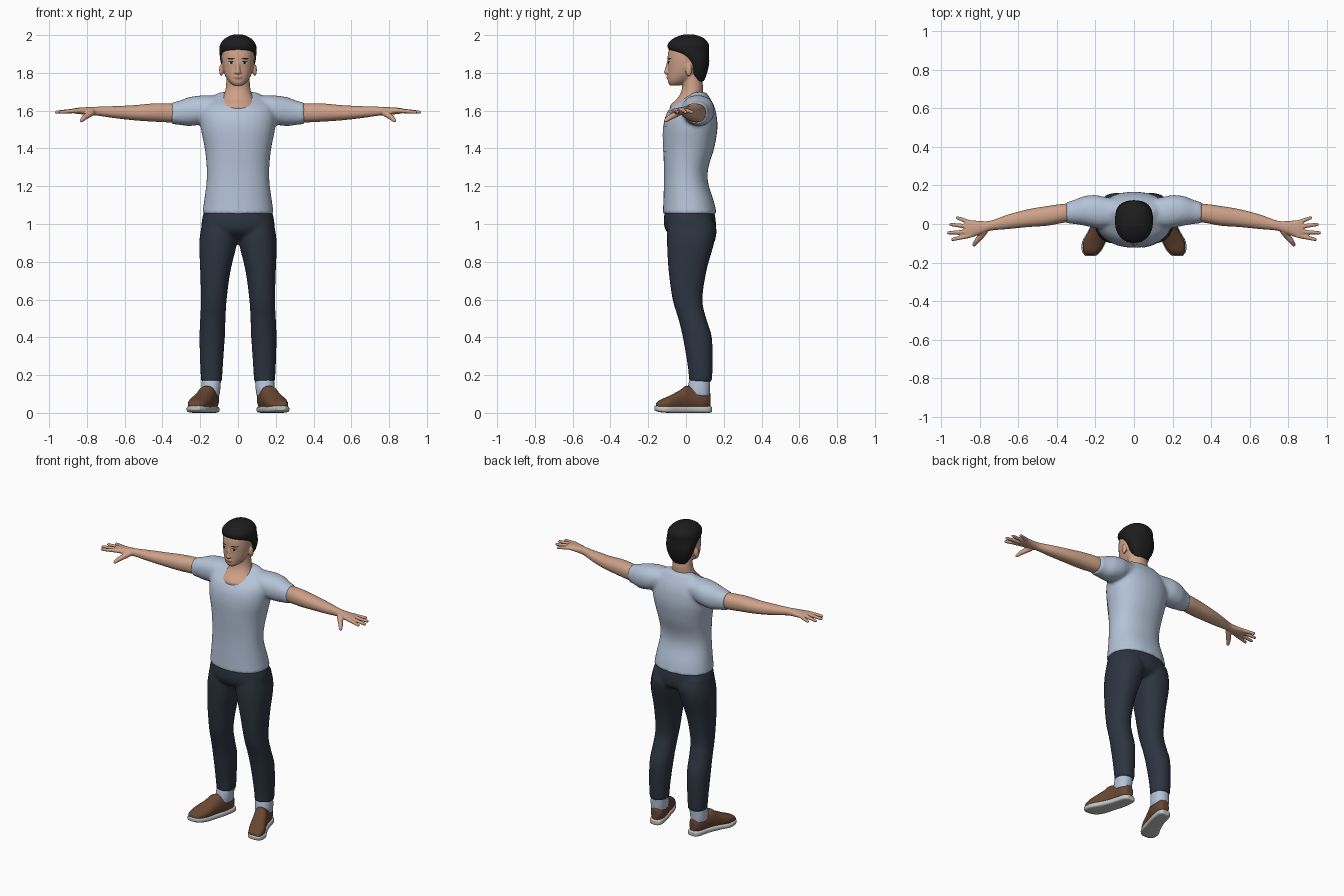
import bpy, bmesh
from math import cos, sin, tau, pi
from mathutils import Vector, Matrix

old = bpy.data.objects.get("Cube")
if old:
    bpy.data.objects.remove(old, do_unlink=True)


def material(name, *rgb):
    m = bpy.data.materials.new(name)
    m.use_nodes = True
    m.diffuse_color = (*rgb, 1)
    bsdf = m.node_tree.nodes["Principled BSDF"]
    bsdf.inputs["Base Color"].default_value = (*rgb, 1)
    bsdf.inputs["Roughness"].default_value = 0.8
    return m


skin = material("skin", .62, .36, .25)
lips = material("lips", .45, .2, .15)
cloth = material("pale_blue_cloth", .46, .55, .69)
denim = material("dark_denim", .026, .035, .052)
hair_black = material("black_hair", .012, .012, .012)
leather = material("brown_leather", .14, .062, .032)
rubber = material("pale_rubber", .55, .55, .54)
eye_white = material("eye_white", .6, .55, .5)


def smooth_stations(st, steps=4):
    """Catmull-Rom resampling of a station list."""
    v = [Vector(s) for s in st]
    v = [v[0]] + v + [v[-1]]
    out = []
    for a, b, c, d in zip(v, v[1:], v[2:], v[3:]):
        for k in range(steps):
            t = k / steps
            out.append(b + (c - a) * t * .5 + (a * 2 - b * 5 + c * 4 - d) * t * t * .5
                       + (b * 3 - a - c * 3 + d) * t ** 3 * .5)
    return out + [v[-1]]


def loft(bm, axis, stations, side=1, power=2.2, n=32):
    """Closed tube; each station is (position, centre a, centre b, radius a, radius b)."""
    rings = []
    for s, ca, cb, ra, rb in smooth_stations(stations):
        ring = []
        for i in range(n):
            c, q = cos(tau * i / n), sin(tau * i / n)
            a = ca + ra * abs(c) ** (2 / power) * (1 if c > 0 else -1)
            b = cb + rb * abs(q) ** (2 / power) * (1 if q > 0 else -1)
            p = {"x": (s, a, b), "y": (a, s, b), "z": (a, b, s)}[axis]
            ring.append(bm.verts.new((p[0] * side, p[1], p[2])))
        rings.append(ring)
    for r, q in zip(rings, rings[1:]):
        for i in range(n):
            bm.faces.new((r[i], r[(i + 1) % n], q[(i + 1) % n], q[i]))
    bm.faces.new(rings[0])
    bm.faces.new(rings[-1])


def ball(bm, centre, radii, side=1):
    m = Matrix.Translation((centre[0] * side, centre[1], centre[2])) @ Matrix.Diagonal((*radii, 1))
    bmesh.ops.create_icosphere(bm, subdivisions=3, radius=1, matrix=m)


def digit(bm, p, q, r0, r1, side=1):
    """Tapered finger with rounded ends."""
    p, q = (Vector((v[0] * side, v[1], v[2])) for v in (p, q))
    d = q - p
    m = Matrix.Translation((p + q) / 2) @ d.to_track_quat("Z", "Y").to_matrix().to_4x4()
    bmesh.ops.create_cone(bm, cap_ends=True, segments=16, radius1=r0, radius2=r1,
                          depth=d.length, matrix=m)
    for v, r in ((p, r0), (q, r1)):
        bmesh.ops.create_icosphere(bm, subdivisions=2, radius=r, matrix=Matrix.Translation(v))


def finish(name, bm, mat, voxel=0, relax=3):
    """Turn a bmesh into an object, fusing overlapping parts into one skin."""
    bmesh.ops.recalc_face_normals(bm, faces=bm.faces[:])
    for f in bm.faces:
        f.smooth = True
    me = bpy.data.meshes.new(name)
    bm.to_mesh(me)
    bm.free()
    me.materials.append(mat)
    ob = bpy.data.objects.new(name, me)
    bpy.context.scene.collection.objects.link(ob)
    if voxel:
        r = ob.modifiers.new("fuse", "REMESH")
        r.mode, r.voxel_size, r.use_smooth_shade = "VOXEL", voxel, True
        s = ob.modifiers.new("relax", "SMOOTH")
        s.factor, s.iterations = .5, relax
    return ob


def plate(name, target, x, z, w, h, mat, lift=.002, back=False, disc=True):
    """Thin patch laid on the front or back of a target surface."""
    dg = bpy.context.evaluated_depsgraph_get()
    ev = target.evaluated_get(dg)
    sgn = -1 if back else 1
    bm = bmesh.new()
    bmesh.ops.create_grid(bm, x_segments=10, y_segments=10, size=1)
    for v in bm.verts:
        a, b = v.co.x, v.co.y
        if disc:
            a, b = a * (1 - b * b / 2) ** .5, b * (1 - a * a / 2) ** .5
        hit, loc, nor, _ = ev.ray_cast(Vector((x + a * w, -sgn, z + b * h)), Vector((0, sgn, 0)))
        v.co = loc + nor * lift if hit else Vector((x + a * w, 0, z + b * h))
    return finish(name, bm, mat)


SIDES = (("left", 1), ("right", -1))

# Head, ears, nose, neck and upper chest
bm = bmesh.new()
loft(bm, "z", [(1.733, 0, -.058, .022, .026), (1.75, 0, -.042, .045, .053), (1.785, 0, -.018, .068, .078),
               (1.83, 0, .002, .082, .098), (1.88, 0, .01, .087, .108), (1.93, 0, .012, .084, .1),
               (1.965, 0, .015, .06, .075), (1.98, 0, .015, .03, .04)])
loft(bm, "z", [(1.58, 0, .01, .12, .09), (1.625, 0, .012, .108, .097), (1.66, 0, .025, .088, .076),
               (1.69, 0, .03, .072, .06), (1.73, 0, .035, .064, .055), (1.8, 0, .03, .06, .05)], power=2)
digit(bm, (0, -.094, 1.855), (0, -.105, 1.803), .008, .012)
for _, s in SIDES:
    ball(bm, (.009, -.1, 1.802), (.009, .01, .007), s)
    ball(bm, (.089, .014, 1.815), (.011, .018, .033), s)
ball(bm, (0, -.094, 1.777), (.022, .01, .01))
head = finish("head_and_neck", bm, skin, .005, 3)

# Hair cap, lower at the nape
bm = bmesh.new()
loft(bm, "z", [(1.755, 0, .07, .045, .025), (1.8, 0, .066, .075, .046), (1.85, 0, .06, .091, .063),
               (1.89, 0, .04, .097, .082), (1.922, 0, .015, .099, .106), (1.955, 0, .012, .093, .108),
               (1.985, 0, .015, .066, .078), (2.003, 0, .015, .025, .03)])
finish("hair", bm, hair_black, .007, 3)

# Face details
for tag, s in SIDES:
    plate(tag + "_eye", head, s * .035, 1.853, .015, .007, eye_white)
    plate(tag + "_iris", head, s * .034, 1.853, .0065, .0065, hair_black, .003)
    plate(tag + "_eyelid_line", head, s * .035, 1.861, .016, .0022, hair_black, .003)
    plate(tag + "_eyebrow", head, s * .037, 1.875, .021, .0035, hair_black)
plate("mouth", head, 0, 1.777, .024, .005, lips, .001)

# Shirt with short sleeves
bm = bmesh.new()
loft(bm, "z", [(1.052, 0, .02, .19, .143), (1.12, 0, .014, .18, .134), (1.22, 0, 0, .167, .117),
               (1.3, 0, .001, .166, .118), (1.4, 0, .014, .176, .135), (1.5, 0, .022, .196, .144),
               (1.57, 0, .027, .2, .136), (1.62, 0, .036, .19, .115), (1.655, 0, .052, .165, .082),
               (1.685, 0, .065, .12, .05), (1.698, 0, .07, .095, .035)])
for _, s in SIDES:
    loft(bm, "x", [(.05, .062, 1.622, .065, .055), (.15, .06, 1.611, .08, .07), (.2, .065, 1.603, .085, .077),
                   (.26, .068, 1.595, .076, .076), (.31, .062, 1.589, .062, .064), (.35, .058, 1.586, .055, .057)], s)
shirt = finish("shirt", bm, cloth, .01, 4)
plate("chest_pocket", shirt, .09, 1.45, .05, .065, cloth, .003, disc=False)

# Trousers
bm = bmesh.new()
loft(bm, "z", [(.925, 0, .025, .09, .08), (.955, 0, .025, .18, .125), (1.0, 0, .021, .194, .138),
               (1.065, 0, .018, .181, .132)])
for _, s in SIDES:
    loft(bm, "z", [(.163, .14, .077, .055, .06), (.25, .14, .075, .06, .066), (.4, .137, .06, .067, .077),
                   (.5, .133, .033, .067, .074), (.6, .128, .008, .068, .079), (.75, .12, .008, .08, .1),
                   (.88, .107, .022, .098, .122), (.95, .1, .028, .1, .128), (1.03, .095, .025, .09, .115)], s)
    ball(bm, (.09, .09, .96), (.075, .07, .08), s)
trousers = finish("trousers", bm, denim, .01, 4)

for tag, s in SIDES:
    plate(tag + "_back_pocket", trousers, s * .1, .965, .05, .055, denim, .003, back=True, disc=False)

    # Bare arm and hand
    bm = bmesh.new()
    loft(bm, "x", [(.28, .06, 1.588, .045, .047), (.36, .056, 1.588, .049, .05), (.45, .042, 1.59, .051, .048),
                   (.55, .03, 1.589, .046, .04), (.65, .012, 1.592, .038, .032), (.74, -.008, 1.597, .026, .024),
                   (.79, -.018, 1.598, .033, .021), (.85, -.026, 1.599, .046, .016),
                   (.875, -.027, 1.599, .038, .011)], s)
    for base, tip in (((.85, -.06), (.94, -.08)), ((.86, -.04), (.961, -.046)),
                      ((.86, -.014), (.95, -.002)), ((.845, .006), (.915, .032))):
        digit(bm, (*base, 1.6), (*tip, 1.592), .0125, .009, s)
    digit(bm, (.775, -.04, 1.59), (.815, -.088, 1.562), .018, .014, s)
    digit(bm, (.815, -.088, 1.562), (.828, -.108, 1.547), .014, .01, s)
    finish(tag + "_arm", bm, skin, .005, 2)

    # Sock
    bm = bmesh.new()
    loft(bm, "z", [(.09, .146, .067, .048, .058), (.13, .144, .068, .051, .059), (.175, .141, .073, .051, .056)], s)
    finish(tag + "_sock", bm, cloth, .007, 1)

    # Shoe upper
    bm = bmesh.new()
    loft(bm, "y", [(.13, .14, .066, .024, .038), (.1, .143, .07, .043, .055), (.04, .154, .074, .048, .062),
                   (0, .168, .076, .049, .068), (-.03, .18, .066, .051, .056), (-.09, .205, .05, .057, .04),
                   (-.14, .22, .042, .045, .026), (-.16, .225, .037, .026, .014)], s)
    finish(tag + "_shoe", bm, leather, .006, 3)

    # Shoe sole
    bm = bmesh.new()
    loft(bm, "y", [(.138, .139, .018, .024, .016), (.115, .141, .018, .043, .018), (.04, .156, .018, .049, .018),
                   (-.03, .181, .018, .054, .018), (-.09, .206, .018, .062, .018), (-.14, .22, .021, .05, .017),
                   (-.167, .225, .026, .026, .012)], s, power=4)
    finish(tag + "_sole", bm, rubber, .005, 1)
